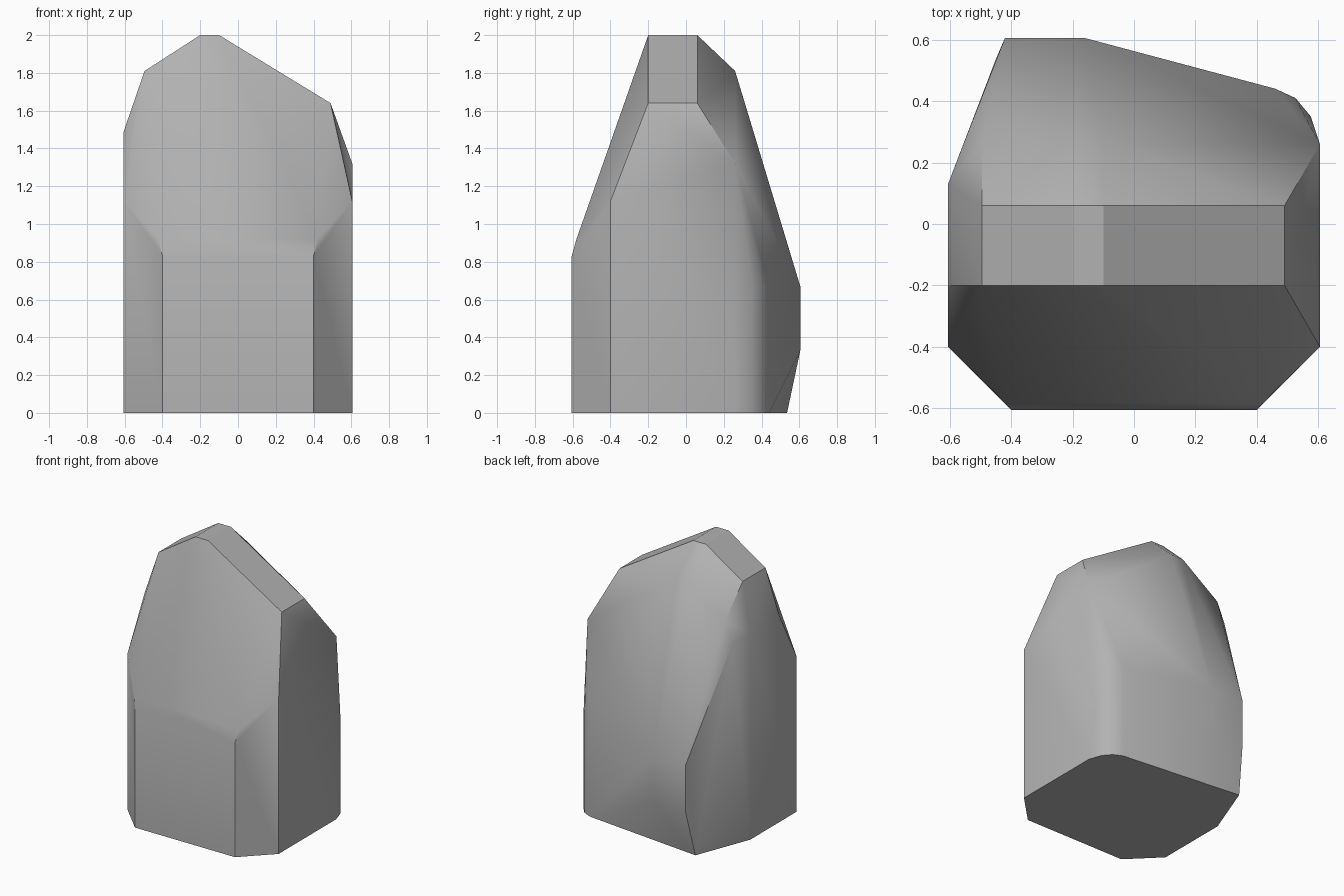
import bpy
import bmesh
import math

cube = bpy.data.objects.get("Cube")
if cube:
    bpy.data.objects.remove(cube, do_unlink=True)


def make_material(name, value):
    material = bpy.data.materials.new(name)
    material.use_nodes = True
    colour = (value, value, value, 1)
    material.diffuse_color = colour
    shader = material.node_tree.nodes["Principled BSDF"]
    shader.inputs["Base Color"].default_value = colour
    shader.inputs["Roughness"].default_value = 0.9
    return material


def rise(outline, *heights):
    """Repeat a plan outline at each of the given heights."""
    return [(x, y, z) for x, y in outline for z in heights]


def sweep(profile, *depths):
    """Repeat a front profile of x and z at each of the given depths."""
    return [(x, y, z) for x, z in profile for y in depths]


SIDE = 0.605
corners = []

# Flat-topped crest, running across the stone and falling to both sides
crest = [(-0.495, 1.81), (-0.2, 2), (-0.1, 2), (0.49, 1.64)]
corners += sweep(crest, -0.2, 0.06)

# Bevel behind the crest
back_bevel = [(-0.555, 1.457), (-0.495, 1.6), (-0.2, 1.81), (-0.1, 1.81), (SIDE, 1.32)]
corners += sweep(back_bevel, 0.26)

# Left shoulder
corners += sweep([(-SIDE, 1.49)], -0.2, 0.13)

# Front face with a softened upper edge, and its cut corners
for side in (-1, 1):
    corners += rise([(side * 0.4, -SIDE)], 0, 0.83)
    corners += rise([(side * 0.42, -0.58)], 0.92)
    corners += rise([(side * SIDE, -0.4)], 0, 1.12)

# Rounded back corner on the right, and the left back cut
corners += rise([(SIDE, 0.26), (0.575, 0.35), (0.525, 0.41), (0.46, 0.44)], 0, 0.67)
corners += rise([(-SIDE, 0.13)], 0)

# Bulging back that tucks in at the ground
corners += rise([(-0.42, SIDE), (-0.16, SIDE)], 0.33, 0.67)
corners += rise([(-0.45, 0.535), (-0.1, 0.5)], 0)

# Wrap the corners in one faceted stone
bm = bmesh.new()
for corner in corners:
    bm.verts.new(corner)
hull = bmesh.ops.convex_hull(bm, input=bm.verts)
inner = {v for v in hull["geom_interior"] if isinstance(v, bmesh.types.BMVert)}
bmesh.ops.delete(bm, geom=list(inner), context="VERTS")
bmesh.ops.dissolve_limit(bm, angle_limit=math.radians(1), verts=bm.verts, edges=bm.edges)
bmesh.ops.recalc_face_normals(bm, faces=bm.faces)

mesh = bpy.data.meshes.new("rock")
bm.to_mesh(mesh)
bm.free()
mesh.materials.append(make_material("grey stone", 0.45))
rock = bpy.data.objects.new("rock", mesh)
bpy.context.collection.objects.link(rock)

# Smooth the shallow edges and keep the cut edges sharp
bpy.context.view_layer.objects.active = rock
rock.select_set(True)
bpy.ops.object.shade_smooth_by_angle(angle=math.radians(30))
